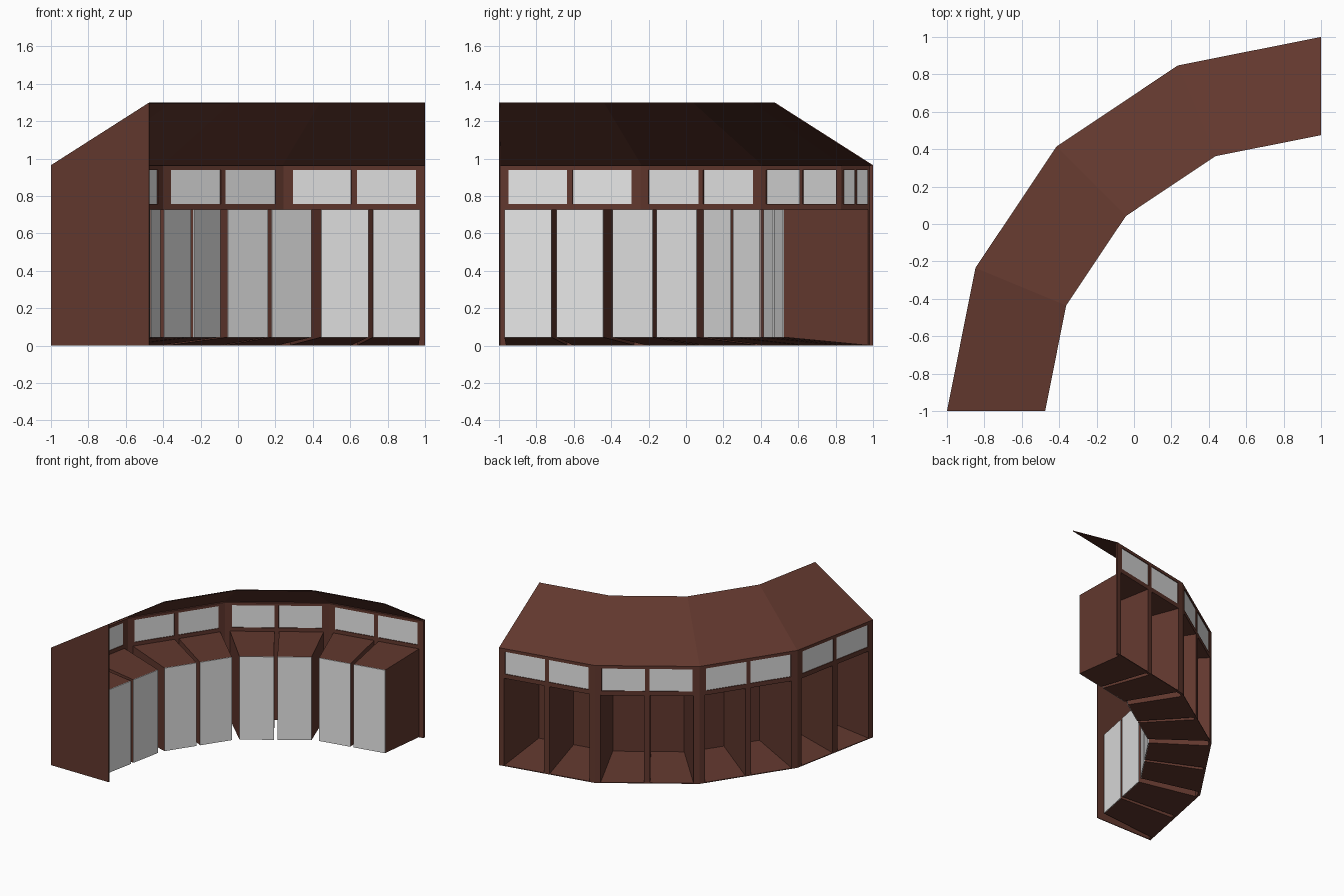
import bpy, bmesh, math
from mathutils import Vector

if "Cube" in bpy.data.objects:
    bpy.data.objects.remove(bpy.data.objects["Cube"])

CX, CY, SEGS = 1.0, -1.0, 4          # arc centre and number of straight sections
R_OUT, R_ROOF, R_DOOR = 2.0, 1.475, 1.53
Z_STALL, Z_WALL, Z_RIDGE, Z_DOOR = 0.727, 0.965, 1.3, 0.045
BAYS = [(0.05, 0.48), (0.525, 0.953)]
PANES = [(0.067, 0.48), (0.52, 0.935)]


def material(name, col):
    m = bpy.data.materials.new(name)
    m.diffuse_color = (*col, 1)
    m.use_nodes = True
    m.node_tree.nodes["Principled BSDF"].inputs["Base Color"].default_value = m.diffuse_color
    return m


BROWN = material("brown wood", (0.12, 0.039, 0.027))
WHITE = material("pale panel", (0.8, 0.8, 0.8))


def point(seg, t, r, z):
    """Point on the straight chord of a section at fraction t and radius r."""
    def corner(i):
        a = math.pi - i * math.pi / 2 / SEGS
        return Vector((CX + r * math.cos(a), CY + r * math.sin(a), z))
    return corner(seg).lerp(corner(seg + 1), t)


def block(bm, seg, t0, t1, r0, r1, z0, z1=None):
    """Six-sided block; z0 is (low, high) at r0 and z1 is (low, high) at r1."""
    z1 = z1 or z0
    v = [bm.verts.new(point(seg, t, r, z[i]))
         for i in (0, 1)
         for t, r, z in ((t0, r0, z0), (t1, r0, z0), (t1, r1, z1), (t0, r1, z1))]
    faces = [bm.faces.new([v[i] for i in f]) for f in
             ((0, 1, 2, 3), (4, 5, 6, 7), (0, 1, 5, 4), (1, 2, 6, 5), (2, 3, 7, 6), (3, 0, 4, 7))]
    bmesh.ops.recalc_face_normals(bm, faces=faces)


def part(name, mat, build):
    bm = bmesh.new()
    for seg in range(SEGS):
        build(bm, seg)
    me = bpy.data.meshes.new(name)
    bm.to_mesh(me)
    bm.free()
    me.materials.append(mat)
    bpy.context.collection.objects.link(bpy.data.objects.new(name, me))


# sloping roof, low at the outer wall and high at the inner edge
def roof(bm, s):
    block(bm, s, 0, 1, R_ROOF, R_OUT, (Z_RIDGE - 0.006, Z_RIDGE), (Z_WALL - 0.006, Z_WALL))


# outer wall frame: posts, rails and window mullions
def frame(bm, s):
    r = (R_OUT - 0.02, R_OUT)
    for t in ((0, BAYS[0][0]), (BAYS[0][1], BAYS[1][0]), (BAYS[1][1], 1)):
        block(bm, s, *t, *r, (0, Z_STALL))
    for t in ((0, PANES[0][0]), (PANES[0][1], PANES[1][0]), (PANES[1][1], 1)):
        block(bm, s, *t, *r, (0.757, 0.94))
    block(bm, s, 0, 1, *r, (Z_STALL, 0.757))
    block(bm, s, 0, 1, *r, (0.94, Z_WALL - 0.003))


# high window panes
def panes(bm, s):
    for t in PANES:
        block(bm, s, *t, R_OUT - 0.014, R_OUT - 0.006, (0.757, 0.94))


# tapered stalls, open at the outer side, floor rising inward
def stalls(bm, s):
    th, w = 0.006, 0.008
    for a, b in BAYS:
        for t in ((a, a + w), (b - w, b)):
            block(bm, s, *t, R_DOOR, R_OUT, (Z_DOOR, Z_STALL), (0, Z_STALL))
        block(bm, s, a, b, R_DOOR, R_OUT, (Z_STALL - th, Z_STALL))
        block(bm, s, a, b, R_DOOR, R_OUT, (Z_DOOR, Z_DOOR + th), (0, th))
        block(bm, s, a, b, R_DOOR, R_DOOR + th, (Z_DOOR, Z_STALL))


# pale inner doors
def doors(bm, s):
    for t in BAYS:
        block(bm, s, *t, R_DOOR - 0.005, R_DOOR, (Z_DOOR, Z_STALL))


# full-height wall closing the front end only
def end_wall(bm, s):
    if s == 0:
        block(bm, s, 0, 0.01, R_ROOF, R_OUT, (0, Z_RIDGE - 0.003), (0, Z_WALL - 0.003))


for name, mat, build in (("roof", BROWN, roof), ("wall_frame", BROWN, frame),
                         ("window_panes", WHITE, panes), ("stalls", BROWN, stalls),
                         ("stall_doors", WHITE, doors), ("end_wall", BROWN, end_wall)):
    part(name, mat, build)
